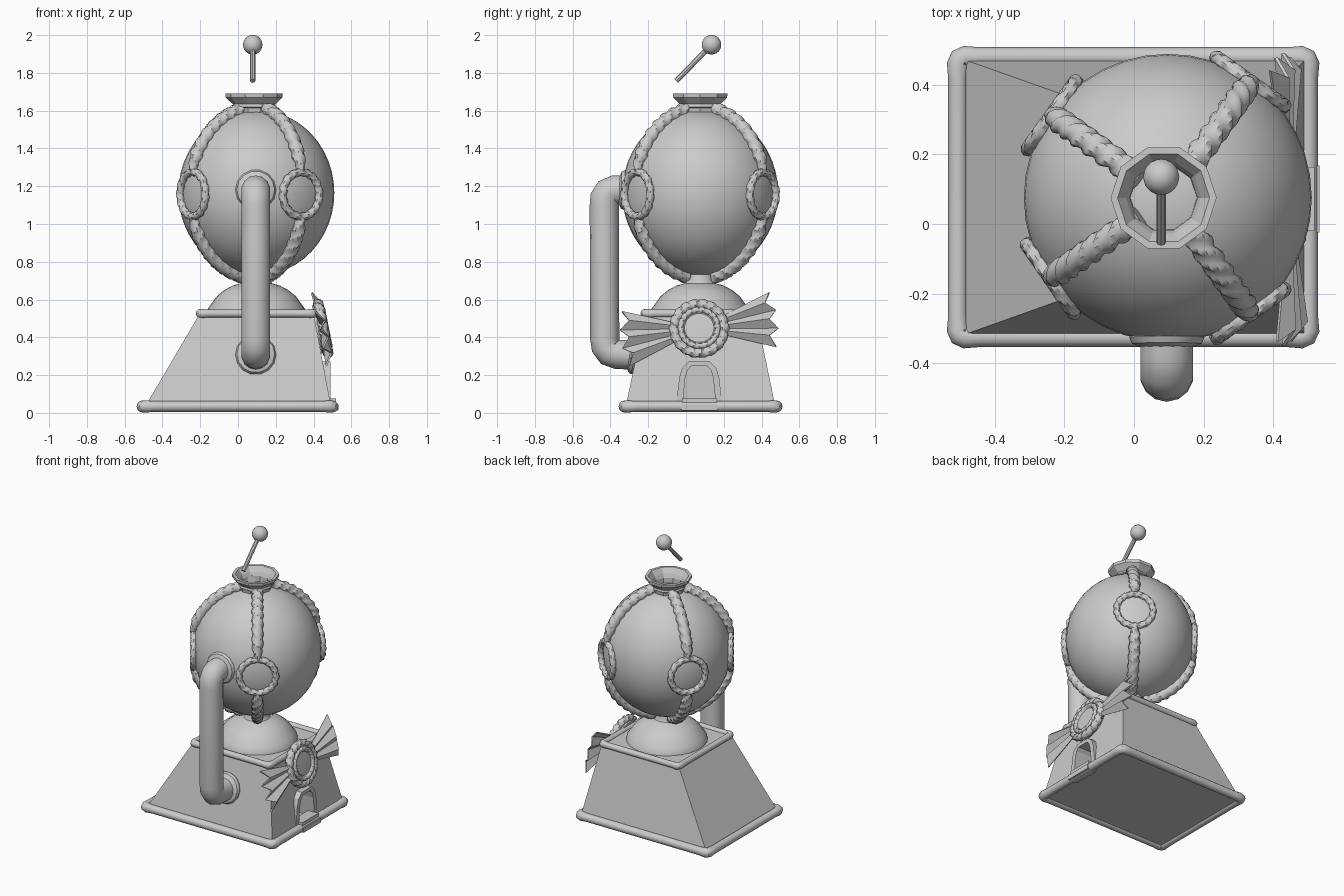
import bpy, bmesh, math
from math import sin, cos, pi, radians
from mathutils import Vector, Matrix

if "Cube" in bpy.data.objects:
    bpy.data.objects.remove(bpy.data.objects["Cube"])

CX, CY, CZ = 0.097, 0.075, 1.165      # globe centre
RH, RV = 0.413, 0.44                  # globe radii


def make(name, verts, faces, mat=None, smooth=35):
    bm = bmesh.new()
    vs = [bm.verts.new(v) for v in verts]
    for f in faces:
        bm.faces.new([vs[i] for i in f])
    bmesh.ops.remove_doubles(bm, verts=bm.verts, dist=1e-5)
    bmesh.ops.recalc_face_normals(bm, faces=bm.faces)
    me = bpy.data.meshes.new(name)
    bm.to_mesh(me)
    bm.free()
    ob = bpy.data.objects.new(name, me)
    bpy.context.collection.objects.link(ob)
    if mat:
        ob.matrix_world = mat
    bpy.ops.object.select_all(action='DESELECT')
    ob.select_set(True)
    bpy.context.view_layer.objects.active = ob
    if smooth:
        bpy.ops.object.shade_smooth_by_angle(angle=radians(smooth))
    return ob


def frame(origin, z, up=(0, 0, 1)):
    z = Vector(z).normalized()
    x = Vector(up).cross(z).normalized()
    y = z.cross(x)
    return Matrix.Translation(origin) @ Matrix((x, y, z)).transposed().to_4x4()


def lathe(name, prof, mat, n=24, smooth=35):
    verts = [(r * cos(2 * pi * k / n), r * sin(2 * pi * k / n), z) for r, z in prof for k in range(n)]
    faces = [(i * n + k, i * n + (k + 1) % n, i * n + n + (k + 1) % n, i * n + n + k)
             for i in range(len(prof) - 1) for k in range(n)]
    return make(name, verts, faces, mat, smooth)


def sweep(name, pts, rad, normal, n=12, closed=False, lobes=0, twist=0.0, mat=None):
    """Tube along a planar path; lobes and twist turn it into rope."""
    pts = [Vector(p) for p in pts]
    b, m, verts = Vector(normal).normalized(), len(pts), []
    for i, p in enumerate(pts):
        a = pts[i - 1] if closed or i else p
        c = pts[(i + 1) % m] if closed or i < m - 1 else p
        s = (c - a).normalized().cross(b)
        r = rad(i, m) if callable(rad) else rad
        ph = twist * 2 * pi * i / (m if closed else m - 1)
        for k in range(n):
            t = 2 * pi * k / n
            q = r * (0.68 + 0.36 * abs(cos(lobes / 2 * (t - ph)))) if lobes else r
            verts.append(p + (s * cos(t) + b * sin(t)) * q)
    faces = [(i * n + k, i * n + (k + 1) % n, (i + 1) % m * n + (k + 1) % n, (i + 1) % m * n + k)
             for i in range(m if closed else m - 1) for k in range(n)]
    if not closed:
        faces += [tuple(range(n)), tuple(range((m - 1) * n, m * n))]
    return make(name, verts, faces, mat)


def rope_ring(name, R, r, mat, twist, z=0.0):
    pts = [(R * cos(2 * pi * i / 64), R * sin(2 * pi * i / 64), z) for i in range(64)]
    return sweep(name, pts, r, (0, 0, 1), 10, True, 3, twist, mat)


def box(name, x0, x1, y0, y1, z0, z1, top=None):
    t = top or (x0, x1, y0, y1)
    v = [(x0, y0, z0), (x1, y0, z0), (x1, y1, z0), (x0, y1, z0),
         (t[0], t[2], z1), (t[1], t[2], z1), (t[1], t[3], z1), (t[0], t[3], z1)]
    f = [(0, 1, 2, 3), (4, 5, 6, 7)] + [(i, (i + 1) % 4, (i + 1) % 4 + 4, i + 4) for i in range(4)]
    return make(name, v, f, smooth=0)


def trim(name, x0, x1, y0, y1, z, r):
    c, pts = r * 0.7, []
    for px, py, a in ((x1 - c, y1 - c, 0), (x0 + c, y1 - c, 90), (x0 + c, y0 + c, 180), (x1 - c, y0 + c, 270)):
        d0, d1 = [Vector((cos(radians(a + o)), sin(radians(a + o)), 0)) for o in (0, 90)]
        o = Vector((px, py, z))
        pts.append(o + d0 * c - d1 * r * 1.5)
        for e in (0, 45, 90):
            pts.append(o + d0 * c * cos(radians(e)) + d1 * c * sin(radians(e)))
        pts.append(o + d1 * c - d0 * r * 1.5)
    sweep(name, pts, lambda i, m: r * (1.14 if i % 5 in (1, 2, 3) else 1), (0, 0, 1), 12, True)


# Tapered base with rounded trims
base = box("base", -0.5, 0.495, -0.322, 0.476, 0.02, 0.53, (-0.2, 0.40, -0.215, 0.37))
trim("base_trim", -0.505, 0.5, -0.325, 0.479, 0.034, 0.028)
trim("top_trim", -0.2, 0.398, -0.217, 0.37, 0.526, 0.021)

# Arched outlet: recess, frame and stepped tray
DY = 0.07


def arch(p):
    return [(DY - w, z) for w, z in p] + [(DY + w, z) for w, z in reversed(p)]


outer = arch([(0.122, 0.045), (0.105, 0.19), (0.09, 0.238), (0.055, 0.272)])
inner = arch([(0.088, 0.045), (0.074, 0.185), (0.062, 0.225), (0.042, 0.248)])
N = len(inner)
ring_faces = [(i, (i + 1) % N, N + (i + 1) % N, N + i) for i in range(N)]
cutter = make("outlet_cutter", [(x, y, z) for x in (0.36, 0.6) for y, z in inner],
              ring_faces + [tuple(range(N)), tuple(range(N, 2 * N))], smooth=0)
cutter.hide_render = True
mod = base.modifiers.new("outlet", 'BOOLEAN')
mod.object, mod.solver = cutter, 'EXACT'
bpy.context.view_layer.objects.active = base
bpy.ops.object.modifier_apply(modifier=mod.name)
bpy.data.objects.remove(cutter)
loops = [(0.42, outer), (0.49, outer), (0.49, inner), (0.38, inner)]
verts = [(x, y, z) for x, l in loops for y, z in l]
make("outlet_frame", verts, [(a * N + i, a * N + i + 1, b * N + i + 1, b * N + i)
                             for a, b in ((0, 1), (1, 2), (2, 3)) for i in range(N - 1)], smooth=0)
box("tray_lower", 0.46, 0.532, -0.025, 0.168, 0.012, 0.045)
box("tray_upper", 0.44, 0.518, -0.02, 0.163, 0.045, 0.077)

# Dome and neck under the globe
axis = Matrix.Translation((CX, CY, 0))
lathe("dome", [(0, 0.53), (0.262, 0.53), (0.258, 0.55), (0.24, 0.575), (0.21, 0.617), (0.17, 0.65), (0.125, 0.674),
               (0.085, 0.685), (0.076, 0.70), (0.078, 0.76)], axis, 32)

# Globe
lathe("globe", [(RH * sin(pi * i / 24), CZ - RV * cos(pi * i / 24)) for i in range(25)], axis, 40)

# Rope harness: four meridian ropes, each broken by a rope ring
for k, az in enumerate((54.5, 144.5, 214.5, -54.5)):
    d = Vector((cos(radians(az)), sin(radians(az)), 0))
    side = d.cross(Vector((0, 0, 1)))
    C = Vector((CX, CY, CZ))
    for part, a0, a1, tw in (("upper", 13, 75, 2.6), ("lower", 106, 168, -2.6)):
        pts = []
        for i in range(33):
            t = radians(a0 + (a1 - a0) * i / 32)
            pts.append(C + d * sin(t) * (RH + 0.012) + Vector((0, 0, cos(t) * (RV + 0.014))))
        up = part == "upper"
        sweep(f"{part}_rope_{k}", pts,
              lambda i, m, u=up: 0.038 * min(1, 0.55 + 0.09 * ((m - 1 - i) if u else i)),
              side, 12, lobes=3, twist=tw)
    rope_ring(f"rope_ring_{k}", 0.118, 0.022, frame(C + d * 0.408 - Vector((0, 0, 0.008)), d), 5)

# Ten-sided funnel collar
lathe("collar", [(0.1, 1.57), (0.108, 1.615), (0.116, 1.62), (0.112, 1.634), (0.15, 1.67), (0.152, 1.69),
                 (0.132, 1.69), (0.108, 1.655), (0.097, 1.63), (0.095, 1.58)],
      Matrix.Translation((0.085, CY, 0)), 10, 0)

# Side pipe with flanges
PX = 0.094
path = [(-0.27, 1.18), (-0.385, 1.18), (-0.413, 1.168), (-0.43, 1.14), (-0.433, 1.1),
        (-0.43, 0.39), (-0.425, 0.35), (-0.405, 0.322), (-0.37, 0.31), (-0.23, 0.303)]
sweep("pipe", [(PX, y, z) for y, z in path], 0.077, (1, 0, 0), 14)
flange = [(0.07, -0.03), (0.1, -0.025), (0.108, 0), (0.1, 0.018), (0.07, 0.03)]
lathe("pipe_flange_upper", flange, frame((PX, -0.325, 1.18), (0, -1, 0.03)), 14)
lathe("pipe_flange_lower", flange, frame((PX, -0.27, 0.308), (0, -1, 0.2)), 14)

# Rosette with pleated ribbon tails, lying on the sloped side
M = frame((0.446, 0.07, 0.446), (1, 0, 0.2))
rope_ring("rosette_rim", 0.132, 0.028, M, 6, 0.005)
rope_ring("rosette_inner_ring", 0.098, 0.016, M, 6, 0.02)
lathe("rosette_disc", [(0, -0.03), (0.13, -0.03), (0.13, 0.01), (0.09, 0.018), (0.084, 0.028),
                       (0.078, 0.022), (0, 0.026)], M, 24)
for k in range(2):
    v = []
    for i in range(7):
        a = radians(-13 + 41 * i / 6) + pi * k
        tip = i % 2 == 0
        for r, z in ((0.09, -0.004 if tip else 0.004), (0.42 if tip else 0.375, -0.018 if tip else 0.022)):
            v.append((r * cos(a), r * sin(a), z))
    tail = make(f"ribbon_tail_{k}", v, [(2 * i, 2 * i + 1, 2 * i + 3, 2 * i + 2) for i in range(6)], M, 0)
    s = tail.modifiers.new("thickness", 'SOLIDIFY')
    s.thickness, s.offset = 0.01, 0

# Floating lever: rod and ball
p0, p1 = Vector((0.078, -0.052, 1.757)), Vector((0.078, 0.135, 1.949))
L = (p1 - p0).length
LM = frame(p0, p1 - p0, (0, -1, 1))
lathe("lever_rod", [(0, 0), (0.014, 0), (0.014, L), (0, L)], LM, 8)
lathe("lever_ball", [(0.052 * sin(pi * i / 10), L - 0.052 * cos(pi * i / 10)) for i in range(11)], LM, 16)
